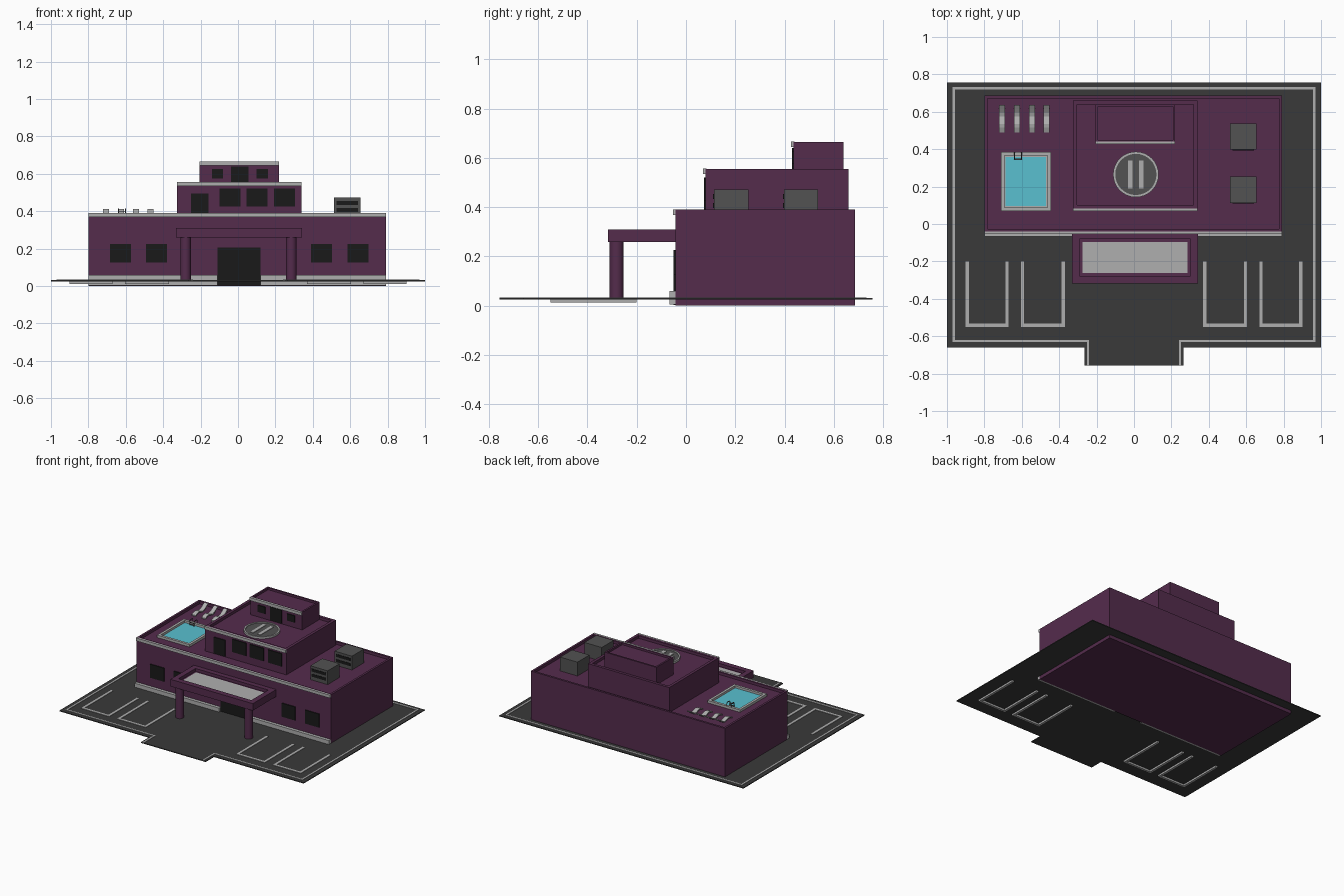
import bpy, bmesh, math

if "Cube" in bpy.data.objects:
    bpy.data.objects.remove(bpy.data.objects["Cube"])


def mat(name, r, g, b):
    m = bpy.data.materials.new(name)
    m.diffuse_color = (r, g, b, 1)
    m.use_nodes = True
    m.node_tree.nodes["Principled BSDF"].inputs["Base Color"].default_value = m.diffuse_color
    return m


PURPLE = mat("purple_wall", 0.089, 0.025, 0.073)
ASPHALT = mat("asphalt", 0.042, 0.042, 0.042)
BLACK = mat("dark_glass", 0.01, 0.01, 0.01)
LIGHT = mat("light_trim", 0.43, 0.43, 0.43)
STEEL = mat("steel", 0.085, 0.085, 0.085)
WATER = mat("water", 0.1, 0.53, 0.63)


def finish(name, bm, m):
    bmesh.ops.recalc_face_normals(bm, faces=bm.faces)
    me = bpy.data.meshes.new(name)
    bm.to_mesh(me)
    bm.free()
    ob = bpy.data.objects.new(name, me)
    me.materials.append(m)
    bpy.context.collection.objects.link(ob)
    return ob


def box(name, x, y, z, m, rim=0, depth=0):
    """Box from ranges; a rim cuts a shallow tray into the top."""
    bm = bmesh.new()
    bmesh.ops.create_cube(bm, size=1)
    for v in bm.verts:
        v.co = [r[0] if c < 0 else r[1] for c, r in zip(v.co, (x, y, z))]
    if rim:
        top = max(bm.faces, key=lambda f: f.calc_center_median().z)
        bmesh.ops.inset_region(bm, faces=[top], thickness=rim)
        low = bmesh.ops.extrude_face_region(bm, geom=[top])["geom"]
        bmesh.ops.translate(bm, vec=(0, 0, -depth),
                            verts=[g for g in low if isinstance(g, bmesh.types.BMVert)])
        if top.is_valid:
            bmesh.ops.delete(bm, geom=[top], context="FACES_ONLY")
    return finish(name, bm, m)


def slab(name, pts, z0, z1, m):
    """Flat outline extruded upwards."""
    bm = bmesh.new()
    f = bm.faces.new([bm.verts.new((x, y, z0)) for x, y in pts])
    up = bmesh.ops.extrude_face_region(bm, geom=[f])["geom"]
    bmesh.ops.translate(bm, vec=(0, 0, z1 - z0),
                        verts=[g for g in up if isinstance(g, bmesh.types.BMVert)])
    return finish(name, bm, m)


def lathe(name, x, y, profile, n, m):
    """Closed (radius, z) profile swept around a vertical axis."""
    bm = bmesh.new()
    rings = [[bm.verts.new((x + r * math.cos(2 * math.pi * i / n),
                            y + r * math.sin(2 * math.pi * i / n), z))
              for i in range(n)] for r, z in profile]
    for a, b in zip(rings, rings[1:] + rings[:1]):
        for i in range(n):
            j = (i + 1) % n
            bm.faces.new((a[i], a[j], b[j], b[i]))
    return finish(name, bm, m)


def cylinder(name, x, y, r, z0, z1, n, m):
    pts = [(x + r * math.cos(2 * math.pi * i / n), y + r * math.sin(2 * math.pi * i / n))
           for i in range(n)]
    return slab(name, pts, z0, z1, m)


# Ground with driveway stub
slab("ground", [(-1, 0.757), (-1, -0.66), (-0.265, -0.66), (-0.265, -0.757),
                (0.265, -0.757), (0.265, -0.66), (1, -0.66), (1, 0.757)], 0.025, 0.031, ASPHALT)

# Painted border: outer line minus the driveway opening
outer = [(-0.252, -0.757), (-0.252, -0.632), (-0.97, -0.632), (-0.97, 0.732),
         (0.97, 0.732), (0.97, -0.632), (0.252, -0.632), (0.252, -0.757)]
inner = [(-0.24, -0.757), (-0.24, -0.62), (-0.958, -0.62), (-0.958, 0.72),
         (0.958, 0.72), (0.958, -0.62), (0.24, -0.62), (0.24, -0.757)]
slab("border_line", outer + inner[::-1], 0.026, 0.034, LIGHT)

# Parking bays, mirrored
for s in (-1, 1):
    for a, b in ((0.37, 0.605), (0.67, 0.9)):
        t = 0.018
        pts = [(a, -0.2), (a, -0.55), (b, -0.55), (b, -0.2), (b - t, -0.2),
               (b - t, -0.55 + t), (a + t, -0.55 + t), (a + t, -0.2)]
        slab("parking_line", [(s * x, y) for x, y in pts], 0.012, 0.034, LIGHT)

# Three stacked tiers with parapets and front trim
TIERS = [("ground_floor", (-0.8, 0.79), (-0.043, 0.687), (0, 0.39), 0.022, 0.02),
         ("middle_floor", (-0.325, 0.34), (0.08, 0.66), (0.36, 0.555), 0.03, 0.02),
         ("top_floor", (-0.205, 0.22), (0.437, 0.64), (0.53, 0.665), 0.018, 0.015)]
for name, x, y, z, rim, depth in TIERS:
    box(name, x, y, z, PURPLE, rim, depth)
    box(name + "_trim", x, (y[0] - 0.01, y[0] + 0.004), (z[1] - 0.021, z[1] + 0.001), LIGHT)
for x in ((-0.8, -0.11), (0.12, 0.79)):
    box("base_trim", x, (-0.066, -0.04), (0.004, 0.06), LIGHT)

# Doors and windows, grouped by facade plane
OPENINGS = [
    (-0.043, [("door", -0.11, 0.12, 0.002, 0.205)] +
     [("window", a, a + 0.113, 0.125, 0.225) for a in (-0.685, -0.492, 0.39, 0.585)]),
    (0.08, [("door", -0.25, -0.158, 0.375, 0.495)] +
     [("window", a, a + 0.113, 0.425, 0.52) for a in (-0.1, 0.045, 0.193)]),
    (0.437, [("door", -0.037, 0.055, 0.54, 0.64)] +
     [("window", a, a + 0.06, 0.575, 0.625) for a in (-0.14, 0.1)])]
for y, items in OPENINGS:
    for kind, x0, x1, z0, z1 in items:
        box(kind, (x0, x1), (y - 0.007, y + 0.004), (z0, z1), BLACK)

# Entrance canopy, skylight panel and columns
box("canopy", (-0.332, 0.343), (-0.317, -0.04), (0.258, 0.31), PURPLE, 0.056, 0.022)
box("canopy_skylight", (-0.276, 0.287), (-0.261, -0.096), (0.285, 0.292), LIGHT)
for x in (-0.28, 0.285):
    col = cylinder("canopy_column", x, -0.282, 0.028, 0.028, 0.262, 20, PURPLE)
    bpy.context.view_layer.objects.active = col
    col.select_set(True)
    bpy.ops.object.shade_smooth_by_angle(angle=math.radians(35))
    col.select_set(False)

# Rooftop pool with water and ladder
box("pool_rim", (-0.712, -0.445), (0.07, 0.385), (0.36, 0.388), LIGHT, 0.026, 0.016)
box("pool_water", (-0.686, -0.471), (0.096, 0.359), (0.37, 0.376), WATER)
for x in (-0.638, -0.602):
    cu = bpy.data.curves.new("pool_ladder_rail", "CURVE")
    cu.dimensions = "3D"
    cu.bevel_depth = 0.003
    cu.bevel_resolution = 1
    sp = cu.splines.new("POLY")
    path = [(0.346, 0.374), (0.346, 0.405), (0.354, 0.413), (0.376, 0.413), (0.383, 0.405), (0.383, 0.386)]
    sp.points.add(len(path) - 1)
    for p, (y, z) in zip(sp.points, path):
        p.co = (x, y, z, 1)
    cu.materials.append(STEEL)
    bpy.context.collection.objects.link(bpy.data.objects.new("pool_ladder_rail", cu))
for z in (0.38, 0.395):
    box("pool_ladder_rung", (-0.638, -0.602), (0.343, 0.349), (z, z + 0.004), STEEL)

# Wavy sun loungers
wave = [(0.49, 0.378), (0.515, 0.388), (0.535, 0.391), (0.555, 0.384),
        (0.575, 0.379), (0.595, 0.385), (0.615, 0.398), (0.635, 0.412)]
for x in (-0.722, -0.642, -0.562, -0.483):
    lounger = slab("sun_lounger", wave + [(y, z - 0.008) for y, z in wave[::-1]], 0, 0.032, LIGHT)
    for v in lounger.data.vertices:
        v.co = (x + v.co.z, v.co.x, v.co.y)

# Air conditioning units with louvre slots
for y in (0.113, 0.397):
    box("air_conditioner", (0.513, 0.655), (y, y + 0.14), (0.365, 0.472), STEEL)
    for z in (0.396, 0.434):
        box("air_conditioner_slot", (0.526, 0.642), (y - 0.003, y + 0.002), (z, z + 0.02), BLACK)

# Landing pad: disc, ring and two plain guide bars
px, py = 0.01, 0.265
cylinder("landing_pad", px, py, 0.115, 0.53, 0.545, 32, STEEL)
lathe("landing_ring", px, py, [(0.11, 0.53), (0.122, 0.53), (0.122, 0.55), (0.11, 0.55)], 32, LIGHT)
for x in (px - 0.03, px + 0.03):
    box("landing_guide_bar", (x - 0.012, x + 0.012), (py - 0.075, py + 0.075), (0.54, 0.549), LIGHT)
